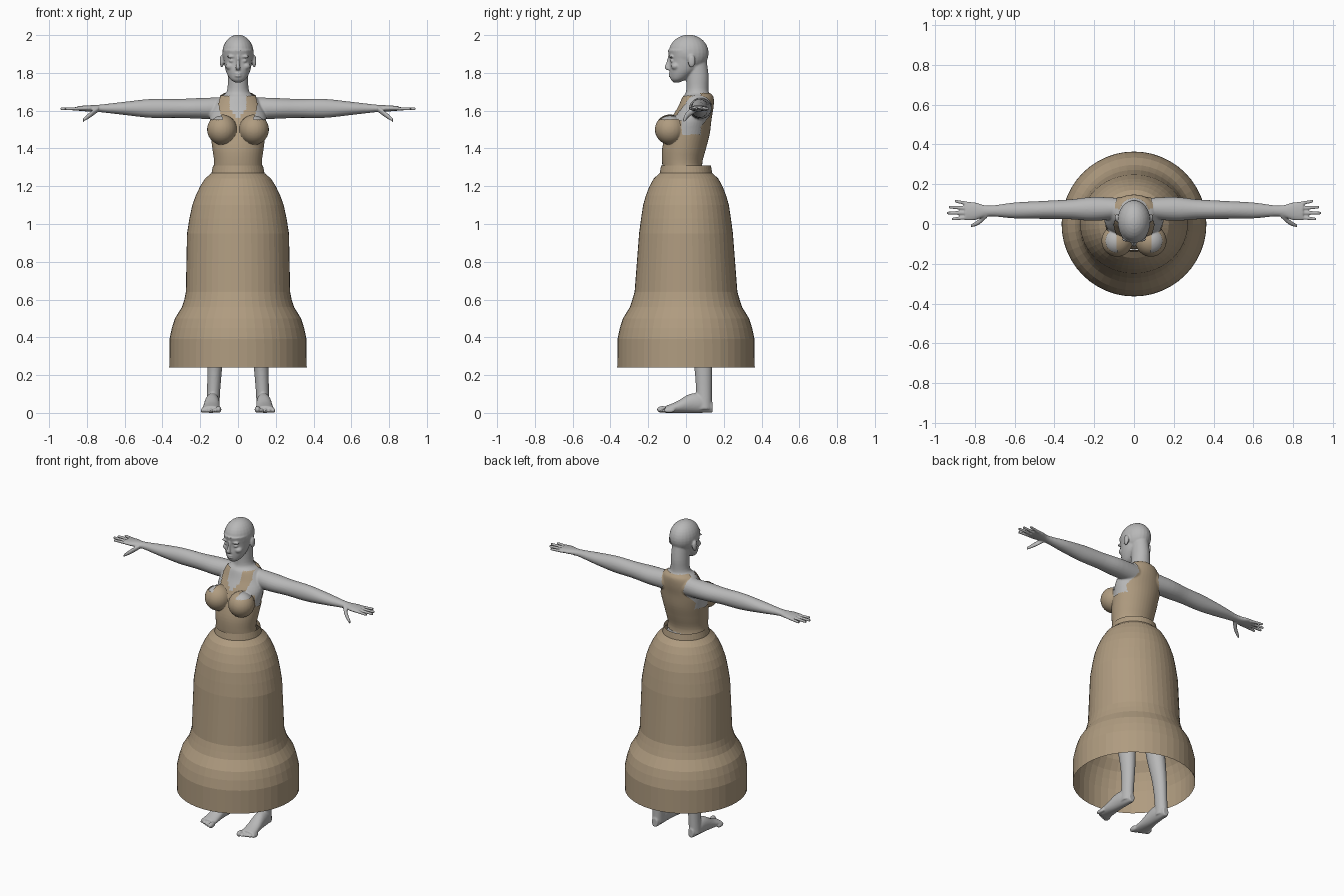
import bpy
import bmesh
from math import sin, cos, pi, floor
from mathutils import Matrix, Vector

cube = bpy.data.objects.get("Cube")
if cube:
    bpy.data.objects.remove(cube, do_unlink=True)


def make_material(name, colour):
    material = bpy.data.materials.new(name)
    material.use_nodes = True
    material.diffuse_color = (*colour, 1)
    shader = material.node_tree.nodes["Principled BSDF"]
    shader.inputs["Base Color"].default_value = (*colour, 1)
    shader.inputs["Roughness"].default_value = .7
    return material


def make_object(name, mesh, material, smooth):
    mesh.materials.clear()
    mesh.materials.append(material)
    obj = bpy.data.objects.new(name, mesh)
    bpy.context.scene.collection.objects.link(obj)
    for polygon in mesh.polygons:
        polygon.material_index = 0
        polygon.use_smooth = smooth
    return obj


def bmesh_to_mesh(bm, name):
    mesh = bpy.data.meshes.new(name)
    bm.to_mesh(mesh)
    bm.free()
    return mesh


def refine(rows, steps=4):
    """Pass a smooth curve through the rows."""
    rows = [Vector(row) for row in rows]
    result = []
    for i, (start, end) in enumerate(zip(rows, rows[1:])):
        leaving = (end - rows[max(i - 1, 0)]) / 2
        arriving = (rows[min(i + 2, len(rows) - 1)] - start) / 2
        for k in range(steps):
            t = k / steps
            ease = t * t * (3 - 2 * t)
            result.append(start.lerp(end, ease)
                          + leaving * t * (1 - t) ** 2 - arriving * t * t * (1 - t))
    return result + [rows[-1]]


def loft(bm, rows, axis="Z", side=1, sides=24, capped=True):
    """Skin elliptical rings; each row is x, y, z and two radii."""
    rings = []
    for x, y, z, a, b in rows:
        ring = []
        for i in range(sides):
            angle = 2 * pi * i / sides
            u, v = a * cos(angle), b * sin(angle)
            offset = {"X": (0, u, v), "Y": (u, 0, v), "Z": (u, v, 0)}[axis]
            point = Vector((x, y, z)) + Vector(offset)
            point.x *= side
            ring.append(bm.verts.new(point))
        rings.append(ring)
    for low, high in zip(rings, rings[1:]):
        for i in range(sides):
            bm.faces.new((low[i - 1], low[i], high[i], high[i - 1]))
    if capped:
        bm.faces.new(rings[0])
        bm.faces.new(rings[-1])


def column(bm, rows, sides):
    """Skin a central upright form; each row is z, y, half width, half depth."""
    loft(bm, refine([(0, y, z, a, b) for z, y, a, b in rows]), sides=sides)


def ellipsoid(bm, centre, radii, side=1):
    x, y, z = centre
    place = Matrix.Translation((x * side, y, z)) @ Matrix.Diagonal((*radii, 1))
    bmesh.ops.create_uvsphere(bm, u_segments=24, v_segments=16, radius=1, matrix=place)


def add_arm(bm, side):
    # Arm and palm: x, half depth, half height
    profile = [(.05, .05, .06), (.2, .06, .055), (.32, .05, .05), (.46, .045, .05),
               (.6, .04, .035), (.73, .027, .02), (.8, .045, .016), (.85, .045, .012)]
    loft(bm, refine([(x, .08 - .02 * x, 1.612, a, b) for x, a, b in profile]), "X", side)
    # Fingers fan out from the palm
    for i, reach in enumerate((.9, .93, .94, .915)):
        root, tip = .1 - .022 * i, .115 - .03 * i
        loft(bm, [(.82, root, 1.61, .01, .01), (reach, tip, 1.61, .008, .008)], "X", side)
    # Thumb
    loft(bm, refine([(.74, .05, 1.61, .02, .016), (.78, .01, 1.58, .014, .016),
                     (.82, -.01, 1.55, .008, .01)]), "X", side)


def add_leg(bm, side):
    # Leg: z, y, half width
    profile = [(1.06, .03, .09), (.8, .03, .075), (.55, .05, .055), (.4, .07, .05),
               (.25, .09, .04), (.12, .095, .035), (.02, .095, .035)]
    loft(bm, refine([(.135 - .05 * z, y, z, r, r * 1.2) for z, y, r in profile]), "Z", side)
    # Foot resting on the ground: y, half width, half height
    profile = [(.14, .02, .03), (.08, .035, .05), (.02, .04, .05),
               (-.05, .045, .03), (-.11, .05, .018)]
    loft(bm, refine([(.138 - .05 * y, y, h, w, h) for y, w, h in profile]), "Y", side)
    # Toes shrink outwards
    for i in range(5):
        size = .012 if i else .018
        ellipsoid(bm, (.103 + .021 * i, -.125 + .009 * i, size), (size * .85, .03, size), side)


skin = make_material("grey skin", (.48, .48, .48))
cloth = make_material("tan cloth", (.43, .33, .215))
bm = bmesh.new()

# Torso and neck
column(bm, [(1.04, .02, .16, .11), (1.16, 0, .15, .11), (1.25, -.01, .13, .1),
            (1.32, -.02, .12, .1), (1.4, -.01, .13, .11), (1.48, .01, .14, .11),
            (1.56, .03, .15, .1), (1.62, .05, .13, .09), (1.67, .06, .1, .08),
            (1.7, .06, .06, .06), (1.78, .06, .053, .06), (1.86, .05, .05, .06)], 40)

# Skull, face, nose, lips and chin
ellipsoid(bm, (0, .014, 1.905), (.083, .106, .097))
column(bm, [(1.75, -.05, .018, .016), (1.765, -.04, .04, .04), (1.79, -.025, .056, .06),
            (1.82, -.01, .067, .077), (1.865, 0, .075, .085), (1.92, 0, .08, .097)], 32)
column(bm, [(1.89, -.085, .008, .01), (1.85, -.094, .008, .012),
            (1.83, -.1, .013, .014), (1.815, -.094, .013, .01)], 12)
for height in (1.784, 1.796):
    ellipsoid(bm, (0, -.082, height), (.019, .011, .006))
ellipsoid(bm, (0, -.062, 1.766), (.02, .016, .014))

for side in (1, -1):
    # Eye, brow, cheek, ear and bust
    ellipsoid(bm, (.033, -.072, 1.864), (.016, .012, .009), side)
    ellipsoid(bm, (.035, -.078, 1.886), (.026, .012, .007), side)
    ellipsoid(bm, (.04, -.055, 1.835), (.026, .024, .02), side)
    ellipsoid(bm, (.086, .03, 1.862), (.011, .02, .034), side)
    ellipsoid(bm, (.085, -.085, 1.5), (.073, .074, .074), side)
    add_arm(bm, side)
    add_leg(bm, side)

# Fuse the parts into one smooth body
bmesh.ops.recalc_face_normals(bm, faces=bm.faces)
draft = make_object("body_draft", bmesh_to_mesh(bm, "body_draft"), skin, True)
remesh = draft.modifiers.new("fuse", "REMESH")
remesh.mode = "VOXEL"
remesh.voxel_size = .005
relax = draft.modifiers.new("relax", "SMOOTH")
relax.factor = .5
relax.iterations = 4
graph = bpy.context.evaluated_depsgraph_get()
body_mesh = bpy.data.meshes.new_from_object(draft.evaluated_get(graph))
bpy.data.objects.remove(draft, do_unlink=True)
make_object("body", body_mesh, skin, True)


def stepped(value):
    return floor(value / .02) * .02


def covered(point):
    """Tell whether the bodice covers this point of the body."""
    x, y, z = abs(point.x), point.y, point.z
    if z < 1.29 or z > 1.69 or x > .19:
        return False
    if z < 1.475:
        return True
    if y > .075:
        # Back panel, narrowest between the shoulder blades
        return x < .075 + max((1.6 - z) * .6, (z - 1.6) * .25)
    if z < 1.55 and y < -.02:
        return z < 1.59 - .5 * max(0, stepped(x) - .06)
    # Straps with a stepped edge
    inner = min(.042, (stepped(z) - 1.54) * .7)
    outer = .1 - .2 * abs(stepped(z) - 1.62)
    return z < 1.675 and y < .05 and inner < x < outer


# Bodice, a thin shell lifted off the body
bm = bmesh.new()
bm.from_mesh(body_mesh)
bare = [face for face in bm.faces if not covered(face.calc_center_median())]
lifted = [vert.co + vert.normal * .006 for vert in bm.verts]
for vert, place in zip(bm.verts, lifted):
    vert.co = place
bmesh.ops.delete(bm, geom=bare, context="FACES")
make_object("bodice", bmesh_to_mesh(bm, "bodice"), cloth, True)

# Skirt, an open bell with a flared hem, slightly flattened at the hips: z, half width
bell = [(1.31, .132), (1.27, .14), (1.24, .175), (1.2, .2), (1.15, .224), (1.1, .242),
        (1.03, .257), (.95, .27), (.64, .276), (.6, .284), (.56, .297), (.5, .334),
        (.45, .35), (.39, .363), (.24, .364)]
bm = bmesh.new()
loft(bm, [(0, 0, z, r, r * (1 - .08 * max(0, sin(pi * (z - .6) / .7)))) for z, r in bell],
     sides=48, capped=False)
bmesh.ops.recalc_face_normals(bm, faces=bm.faces)
make_object("skirt", bmesh_to_mesh(bm, "skirt"), cloth, False)
